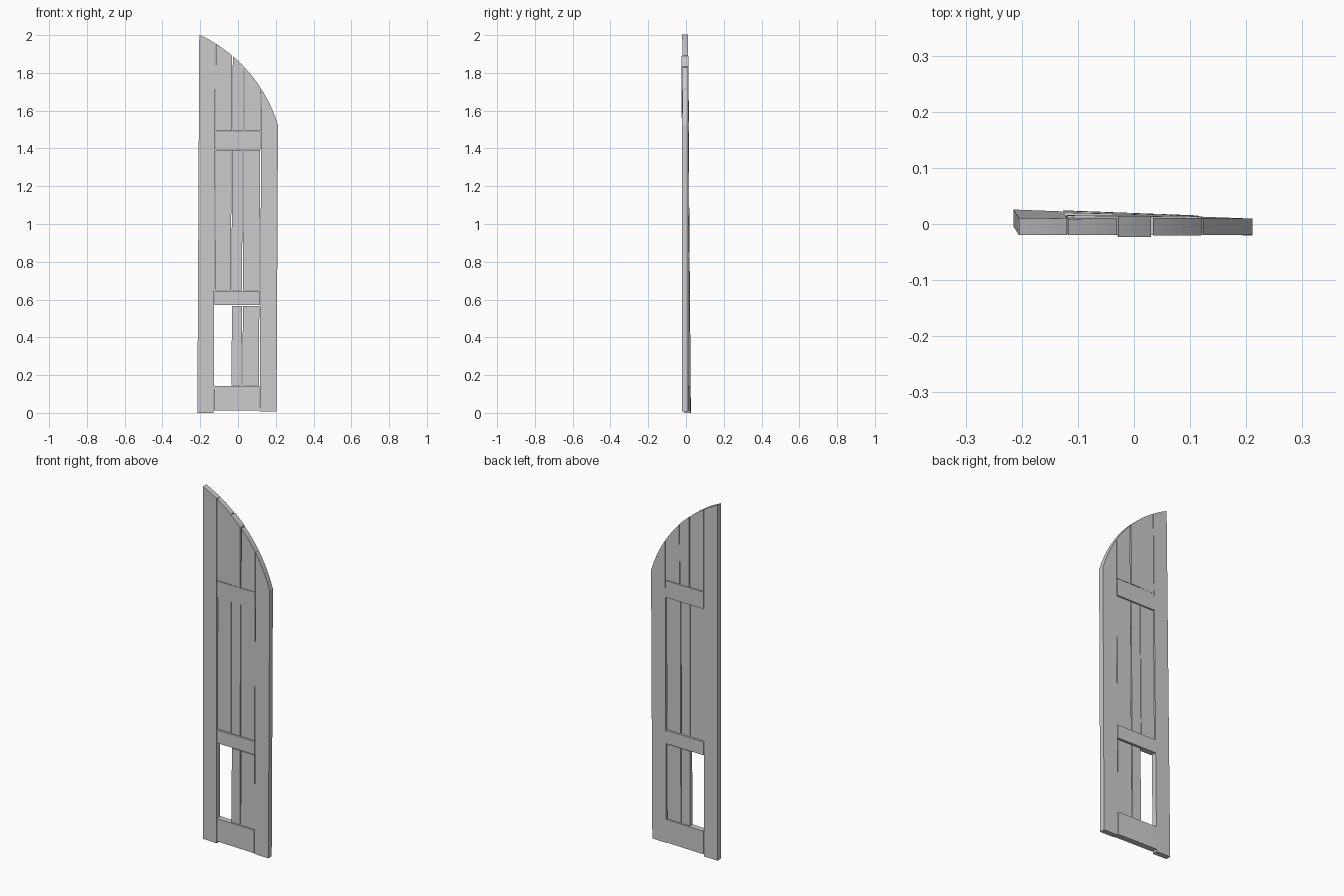
import bpy
import bmesh
from math import sqrt

if "Cube" in bpy.data.objects:
    bpy.data.objects.remove(bpy.data.objects["Cube"], do_unlink=True)

GREY = (0.6, 0.6, 0.6, 1)
mat = bpy.data.materials.new("weathered_grey")
mat.use_nodes = True
mat.diffuse_color = GREY
bsdf = next(n for n in mat.node_tree.nodes if n.type == "BSDF_PRINCIPLED")
bsdf.inputs["Base Color"].default_value = GREY


def arch(x):
    """Height of the arched top edge at x."""
    return 1.292 + sqrt(0.783 ** 2 - (x + 0.534) ** 2)


def warp(v):
    """Slight sag of the old timber towards the bottom."""
    s = 1 - v.z / 2
    v.y += s * (0.008 - 0.038 * v.x)
    v.x -= 0.01 * s


def board(name, x0, x1, z0, z1=None, front=-0.02, back=0.01, steps=5):
    """Upright board; without z1 its top follows the arch."""
    xs = [x1 + (x0 - x1) * i / steps for i in range(steps + 1)]
    top = [(x, arch(x)) for x in xs] if z1 is None else [(x1, z1), (x0, z1)]
    bm = bmesh.new()
    face = bm.faces.new([bm.verts.new((x, front, z))
                         for x, z in [(x0, z0), (x1, z0)] + top])
    ext = bmesh.ops.extrude_face_region(bm, geom=[face])["geom"]
    for v in ext:
        if isinstance(v, bmesh.types.BMVert):
            v.co.y = back
    bmesh.ops.recalc_face_normals(bm, faces=bm.faces)
    for v in bm.verts:
        warp(v.co)
    mesh = bpy.data.meshes.new(name)
    bm.to_mesh(mesh)
    bm.free()
    mesh.materials.append(mat)
    obj = bpy.data.objects.new(name, mesh)
    bpy.context.collection.objects.link(obj)


# Outer stiles
board("tall_stile", -0.205, -0.119, 0)
board("short_stile", 0.125, 0.214, 0.008)

# Cross rails
for name, z0, z1 in [("bottom_rail", 0.012, 0.142),
                     ("middle_rail", 0.57, 0.645),
                     ("top_rail", 1.395, 1.49)]:
    board(name, -0.117, 0.123, z0, z1, -0.021, 0.012)

# Planks above the top rail
for name, x0, x1, f, b in [("tall", -0.117, -0.03, -0.02, 0.009),
                           ("centre", -0.027, 0.031, -0.024, 0.013),
                           ("short", 0.036, 0.122, -0.021, 0.01)]:
    board("upper_plank_" + name, x0, x1, 1.493, None, f, b)

# Recessed planks between the top and middle rails
for name, x0, x1 in [("tall", -0.115, -0.031), ("centre", -0.028, 0.028),
                     ("short", 0.033, 0.12)]:
    board("middle_plank_" + name, x0, x1, 0.648, 1.393, -0.016, 0.006)

# Lower planks, with one missing beside the tall stile
for name, x0, x1 in [("centre", -0.025, 0.028), ("short", 0.033, 0.12)]:
    board("lower_plank_" + name, x0, x1, 0.144, 0.565, -0.016, 0.006)
